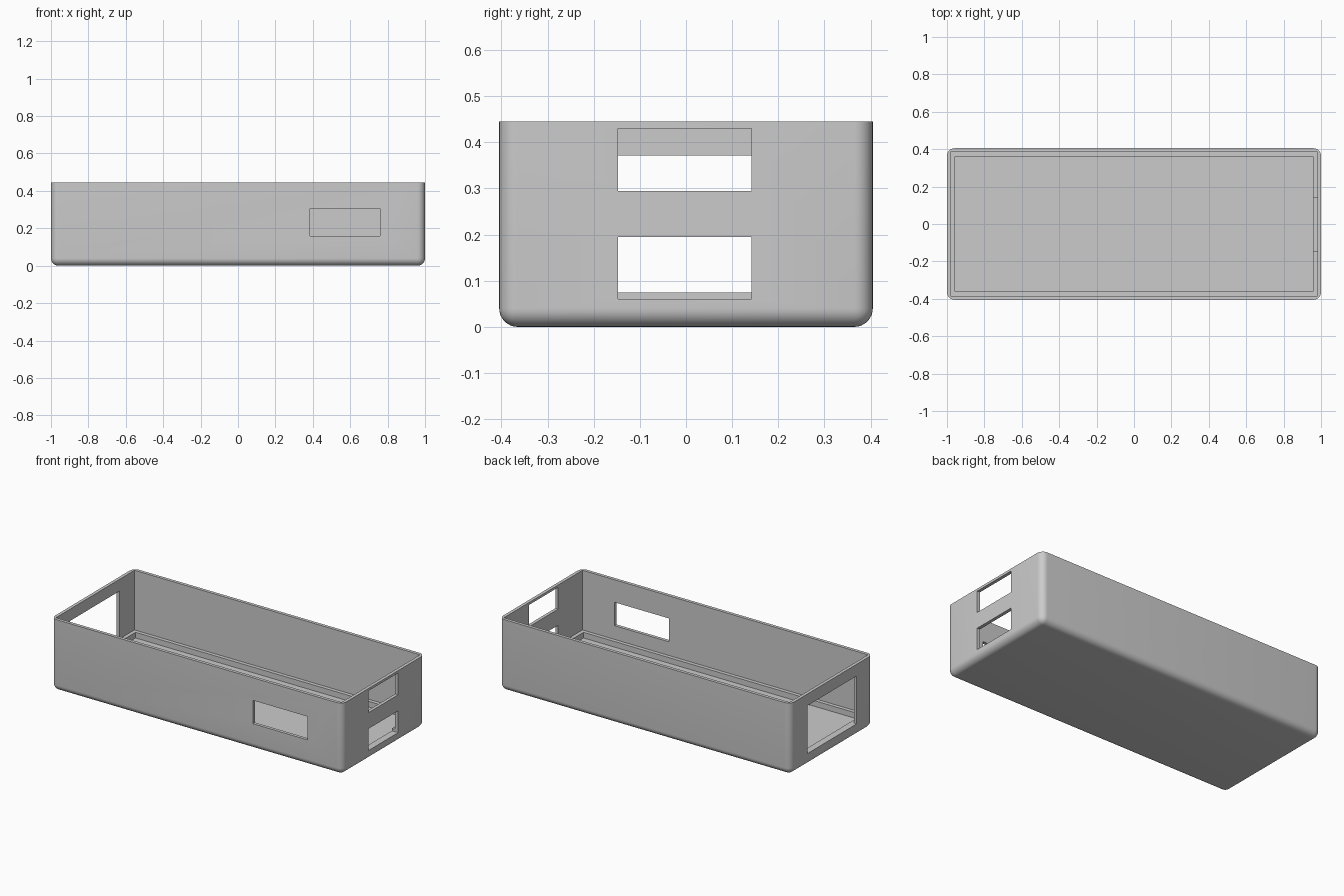
import bpy, bmesh, math
from mathutils import Vector

cube = bpy.data.objects.get("Cube")
if cube:
    bpy.data.objects.remove(cube, do_unlink=True)

grey = bpy.data.materials.new("matte grey")
grey.use_nodes = True
colour = (0.6, 0.6, 0.6, 1)
grey.diffuse_color = colour
grey.node_tree.nodes["Principled BSDF"].inputs["Base Color"].default_value = colour

WALL, STEP, HX, HY, TOP = 0.02, 0.043, 1.0, 0.405, 0.445
LEDGE, FLOOR = 0.075, 0.04


def block(name, x, y, z):
    """Box between (min, max) limits on each axis."""
    bm = bmesh.new()
    bmesh.ops.create_cube(bm, size=1)
    for v in bm.verts:
        v.co = Vector([lim[c > 0] for lim, c in zip((x, y, z), v.co)])
    mesh = bpy.data.meshes.new(name)
    bm.to_mesh(mesh)
    bm.free()
    obj = bpy.data.objects.new(name, mesh)
    bpy.context.collection.objects.link(obj)
    return obj


# Outer body, rounded everywhere except around the open rim
case = block("open_case", (-HX, HX), (-HY, HY), (0, TOP))
bm = bmesh.new()
bm.from_mesh(case.data)
rounded = [e for e in bm.edges if min(v.co.z for v in e.verts) < TOP / 2]
bmesh.ops.bevel(bm, geom=rounded, offset=0.04, segments=8, profile=0.5, affect='EDGES')
bm.to_mesh(case.data)
bm.free()
case.data.materials.append(grey)

# Stepped cavity and wall openings
end_y = (-0.147, 0.142)
cutters = [
    block("upper_cavity", (WALL - HX, HX - WALL), (WALL - HY, HY - WALL), (LEDGE, 0.6)),
    block("lower_cavity", (STEP - HX, HX - STEP), (STEP - HY, HY - STEP), (FLOOR, 0.5)),
    block("front_window", (0.385, 0.76), (-0.5, -0.3), (0.16, 0.305)),
    block("upper_port", (0.9, 1.1), end_y, (0.295, 0.43)),
    block("lower_port", (0.9, 1.1), end_y, (0.06, 0.195)),
    block("large_port", (-1.1, -0.9), (-0.245, 0.238), (LEDGE, 0.372)),
]
for cutter in cutters:
    cutter.hide_render = True
    mod = case.modifiers.new(cutter.name, 'BOOLEAN')
    mod.operation, mod.solver, mod.object = 'DIFFERENCE', 'EXACT', cutter

# Bake the cuts and discard the cutters
bpy.context.view_layer.update()
graph = bpy.context.evaluated_depsgraph_get()
result = bpy.data.meshes.new_from_object(case.evaluated_get(graph))
case.modifiers.clear()
case.data = result
result.name = "open_case"
for cutter in cutters:
    bpy.data.objects.remove(cutter, do_unlink=True)
result.materials.clear()
result.materials.append(grey)
for face in result.polygons:
    face.material_index = 0

# Smooth the rounded edges, keep the rest crisp
bpy.ops.object.select_all(action='DESELECT')
case.select_set(True)
bpy.context.view_layer.objects.active = case
bpy.ops.object.shade_smooth_by_angle(angle=math.radians(30))
